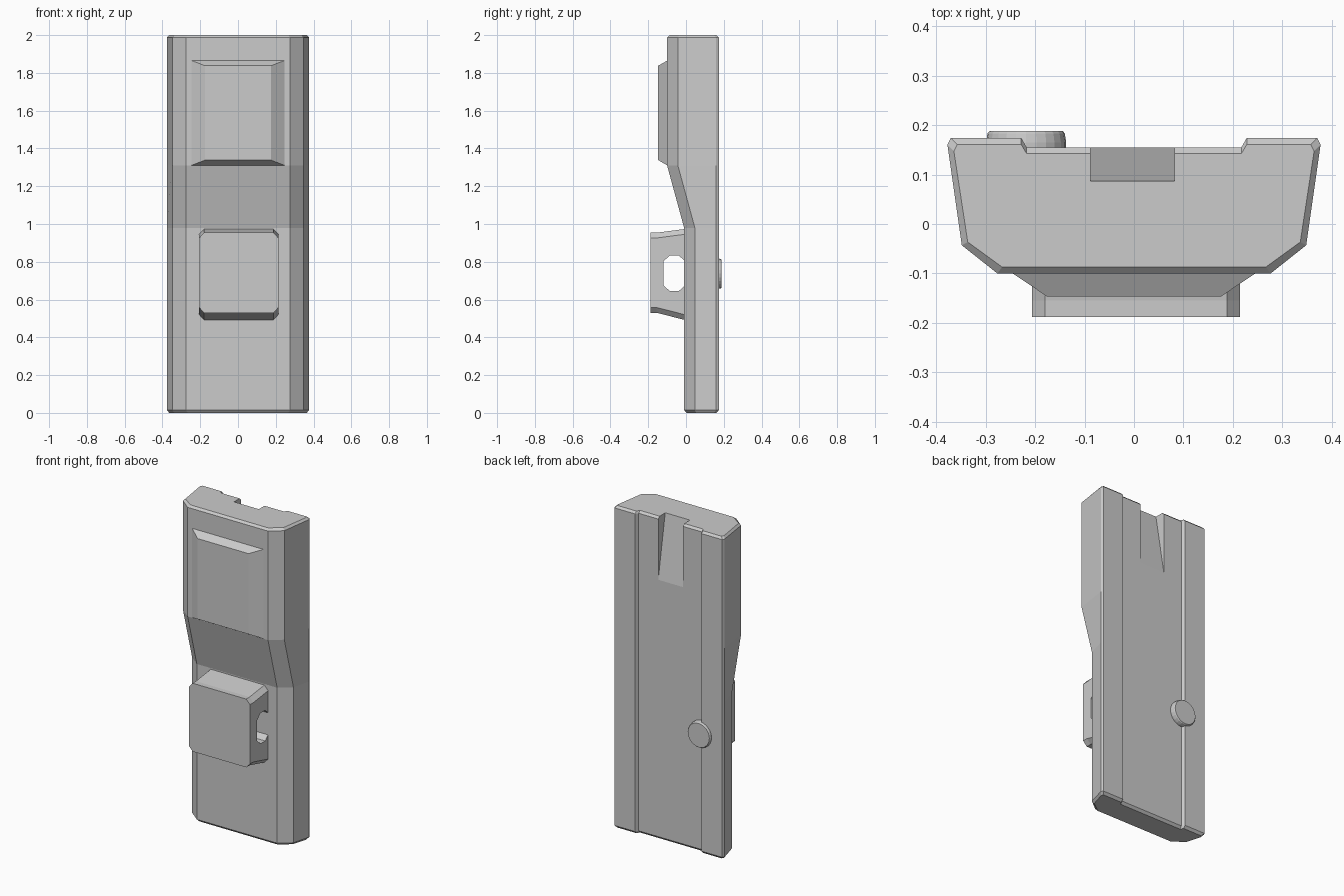
import bpy, bmesh, math
from mathutils import Matrix

if "Cube" in bpy.data.objects:
    bpy.data.objects.remove(bpy.data.objects["Cube"])


def finish(name, bm):
    bmesh.ops.recalc_face_normals(bm, faces=bm.faces[:])
    me = bpy.data.meshes.new(name)
    bm.to_mesh(me)
    bm.free()
    ob = bpy.data.objects.new(name, me)
    bpy.context.collection.objects.link(ob)
    return ob


def loft(name, rings):
    """Closed solid through rings that share one point count."""
    bm = bmesh.new()
    vs = [[bm.verts.new(p) for p in r] for r in rings]
    n = len(vs[0])
    for a, b in zip(vs, vs[1:]):
        for i in range(n):
            j = (i + 1) % n
            bm.faces.new((a[i], a[j], b[j], b[i]))
    bm.faces.new(vs[0])
    bm.faces.new(vs[-1])
    return finish(name, bm)


def cut(ob, cutter):
    m = ob.modifiers.new("cut", 'BOOLEAN')
    m.operation = 'DIFFERENCE'
    m.solver = 'EXACT'
    m.object = cutter
    cutter.hide_render = True
    cutter.hide_set(True)


def octagon(hx, hz, cx, cz):
    return [(-hx + cx, -hz), (hx - cx, -hz), (hx, -hz + cz), (hx, hz - cz),
            (hx - cx, hz), (-hx + cx, hz), (-hx, hz - cz), (-hx, -hz + cz)]


# Body: half cross-section lofted up z, front set back below the slope
def body_ring(z, shift, inset):
    k = 1 - inset / 0.377
    half = [(0.276 * k, -0.1 + shift + inset), (0.348 * k, -0.043 + shift + inset * 0.5),
            (0.377 * k, 0.16 - inset), (0.37 * k, 0.174 - inset),
            (0.228, 0.174 - inset), (0.217, 0.155 - inset)]
    return [(x, y, z) for x, y in half] + [(-x, y, z) for x, y in reversed(half)]


body = loft("body", [body_ring(*s) for s in (
    (0, 0.09, 0.013), (0.015, 0.09, 0), (0.98, 0.09, 0),
    (1.31, 0, 0), (1.987, 0, 0), (2, 0, 0.013))])

# Tapered notch in the back, deepest at the top
notch = loft("notch_cutter", [[(x, 0.155, 1.61), (x, 0.25, 1.61), (x, 0.25, 2.05), (x, 0.078, 2.05)]
                              for x in (-0.088, 0.082)])
cut(body, notch)

# Raised pad on the upper front
loft("front_pad", [[(sx * hx, y, 1.588 + sz * hz) for sx, sz in ((-1, -1), (1, -1), (1, 1), (-1, 1))]
                   for y, hx, hz in ((-0.09, 0.245, 0.277), (-0.1, 0.245, 0.277), (-0.147, 0.175, 0.25))])

# Clip block with chamfered corners and a sideways hole
clip = loft("clip_block", [[(0.004 + x, y, zc + z) for x, z in octagon(0.21, hz, 0.026, 0.028)]
                           for y, zc, hz in ((-0.188, 0.742, 0.212), (-0.155, 0.742, 0.212),
                                             (0.005, 0.732, 0.243))])
hole = loft("hole_cutter", [[(x, -0.062 + y, 0.739 + z) for y, z in octagon(0.058, 0.095, 0.035, 0.032)]
                            for x in (-0.4, 0.4)])
cut(clip, hole)

# Round button on the back
loft("back_button", [[(-0.218 + r * math.cos(i * math.tau / 24), y, 0.737 + r * math.sin(i * math.tau / 24))
                      for i in range(24)]
                     for y, r in ((0.14, 0.081), (0.165, 0.081), (0.183, 0.078), (0.188, 0.074))])
